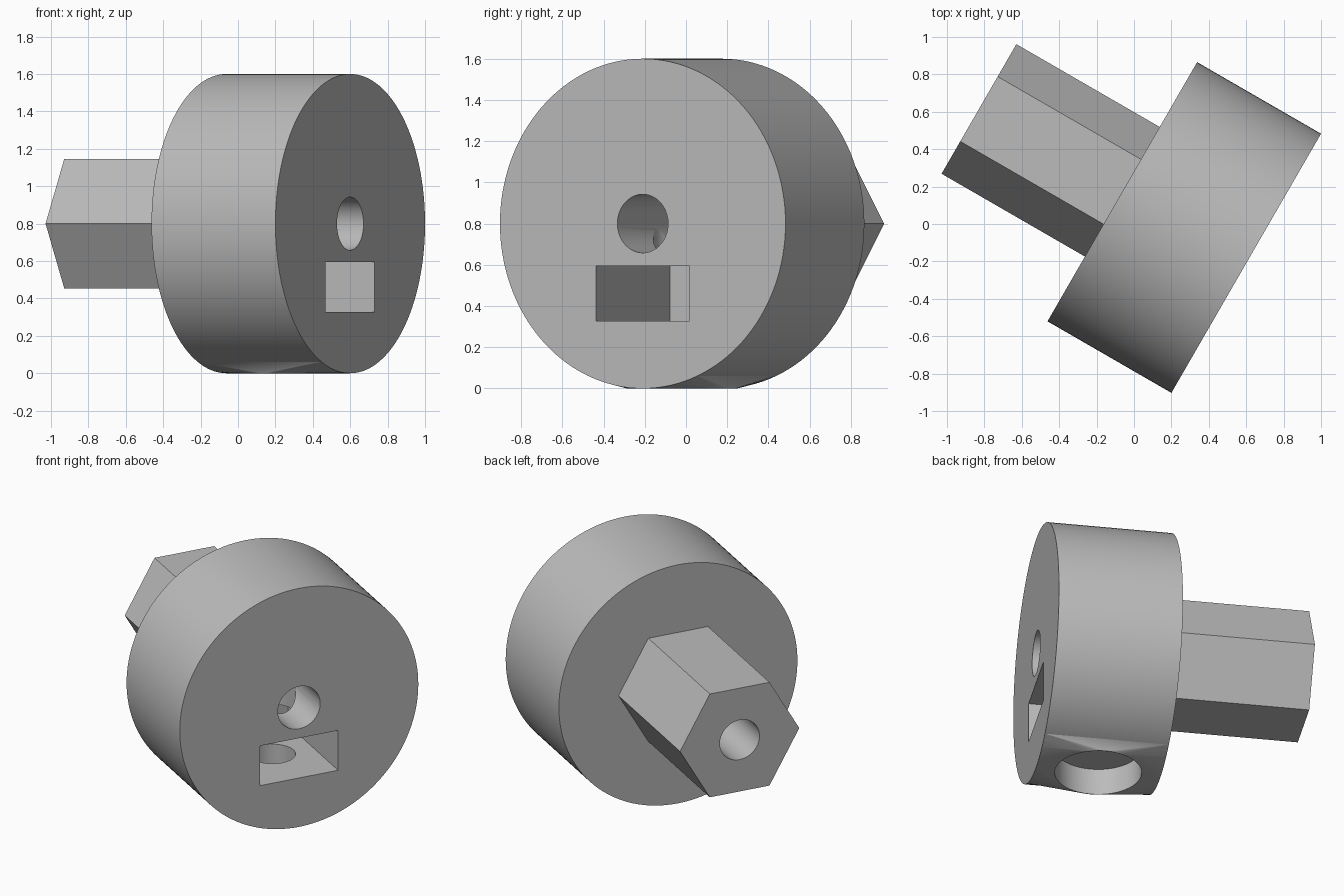
import bpy, bmesh
from math import pi, sin, cos, radians
from mathutils import Matrix, Vector

if "Cube" in bpy.data.objects:
    bpy.data.objects.remove(bpy.data.objects["Cube"])

# Local frame: origin at the centre of the drum's front face, x along the axis
FRAME = Matrix.Translation((0.6, -0.21, 0.8)) @ Matrix.Rotation(radians(-30), 4, "Z")
ALONG_X = Matrix.Rotation(pi / 2, 4, "Y")
R, DEPTH, SHAFT = 0.8, 0.765, 0.885
MID = -DEPTH / 2

grey = bpy.data.materials.new("plain grey")
grey.use_nodes = True
grey.diffuse_color = (0.5, 0.5, 0.5, 1)
grey.node_tree.nodes["Principled BSDF"].inputs["Base Color"].default_value = grey.diffuse_color


def finish(name, bm):
    bmesh.ops.recalc_face_normals(bm, faces=bm.faces)
    mesh = bpy.data.meshes.new(name)
    bm.to_mesh(mesh)
    bm.free()
    mesh.materials.append(grey)
    ob = bpy.data.objects.new(name, mesh)
    ob.matrix_world = FRAME
    bpy.context.collection.objects.link(ob)
    return ob


def rod(name, radius, start, end, sides=128, upright=None):
    """Cylinder along the axis, or vertical at axial position `upright`."""
    bm = bmesh.new()
    mid = (start + end) / 2
    place = (Matrix.Translation((mid, 0, 0)) @ ALONG_X if upright is None
             else Matrix.Translation((upright, 0, mid)))
    bmesh.ops.create_cone(bm, cap_ends=True, segments=sides, radius1=radius,
                          radius2=radius, depth=abs(end - start), matrix=place)
    return finish(name, bm)


def box(name, low, high):
    bm = bmesh.new()
    low, high = Vector(low), Vector(high)
    bmesh.ops.create_cube(bm, size=1, matrix=Matrix.Translation((low + high) / 2)
                          @ Matrix.Diagonal((*(high - low), 1)))
    return finish(name, bm)


def combine(target, tool, operation="DIFFERENCE"):
    mod = target.modifiers.new("cut", "BOOLEAN")
    mod.operation, mod.solver, mod.object = operation, "EXACT", tool
    bpy.context.view_layer.objects.active = target
    bpy.ops.object.modifier_apply(modifier=mod.name)
    bpy.data.objects.remove(tool)


# Faceted pad under the drum, hulled from the two rim arcs and the flat hole rim
bm = bmesh.new()
for i in range(13):
    a = radians(22.5) * (i / 6 - 1)
    for x in (0, -DEPTH):
        bm.verts.new((x, R * sin(a), -R * cos(a)))
for i in range(64):
    a = 2 * pi * i / 64
    bm.verts.new((MID + 0.268 * cos(a), 0.268 * sin(a), -R))
hull = bmesh.ops.convex_hull(bm, input=bm.verts)
spare = {g for g in hull["geom_interior"] + hull["geom_unused"]
         if isinstance(g, bmesh.types.BMVert)}
bmesh.ops.delete(bm, geom=list(spare), context="VERTS")
pad = finish("bottom_pad", bm)

# Drum with axial bore, nut slot and counterbored set-screw hole
drum = rod("drum", R, -DEPTH, 0)
combine(drum, pad, "UNION")
combine(drum, rod("bore_cutter", 0.142, -1, 0.1, 64))
combine(drum, box("slot_cutter", (-0.72, -0.262, -0.472), (0.1, 0.262, -0.205)))
combine(drum, rod("screw_cutter", 0.14, -0.9, 0, 64, MID))
combine(drum, rod("counterbore_cutter", 0.264, -0.9, -0.625, 64, MID))

# Hexagonal shaft with its own bore
shaft = rod("hex_shaft", 0.4, -DEPTH - SHAFT, -DEPTH, 6)
combine(shaft, rod("shaft_bore_cutter", 0.133, -2, -0.5, 64))

for ob in (drum, shaft):
    bpy.ops.object.select_all(action="DESELECT")
    ob.select_set(True)
    bpy.context.view_layer.objects.active = ob
    bpy.ops.object.shade_smooth_by_angle(angle=radians(15))
